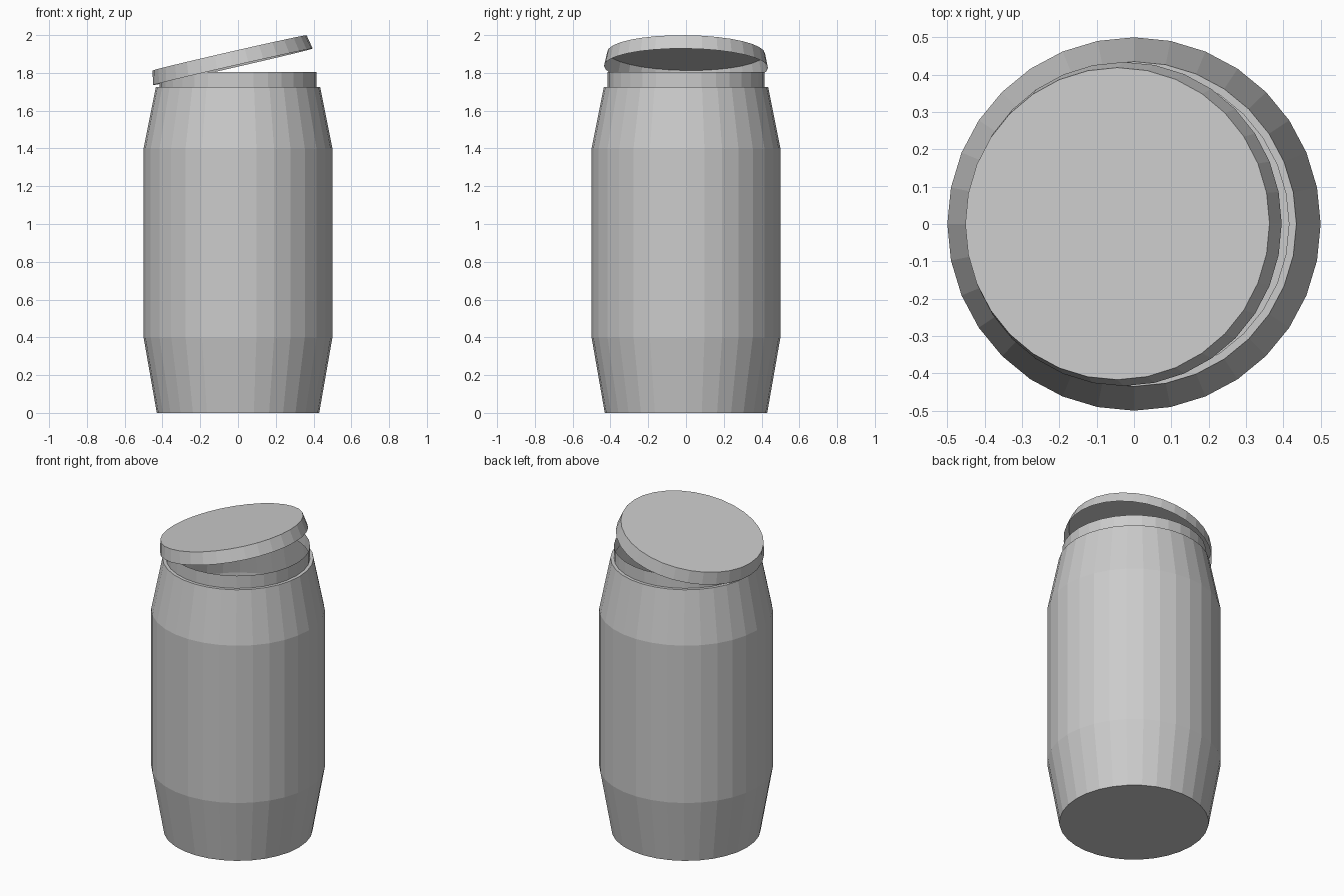
import bpy, bmesh, math
from mathutils import Matrix

if "Cube" in bpy.data.objects:
    bpy.data.objects.remove(bpy.data.objects["Cube"])

SIDES = 32


def lathe(name, profile, matrix=Matrix()):
    """Spin an (r, z) profile around z; radius 0 closes the end with an n-gon."""
    bm = bmesh.new()
    rings = []
    for r, z in profile:
        rings.append([bm.verts.new((r * math.cos(2 * math.pi * i / SIDES),
                                    r * math.sin(2 * math.pi * i / SIDES), z))
                      for i in range(SIDES)])
    for a, b in zip(rings, rings[1:]):
        for i in range(SIDES):
            j = (i + 1) % SIDES
            bm.faces.new((a[i], a[j], b[j], b[i]))
    return bm, rings


def finish(name, bm, matrix=Matrix()):
    mesh = bpy.data.meshes.new(name)
    bm.to_mesh(mesh)
    bm.free()
    obj = bpy.data.objects.new(name, mesh)
    obj.matrix_world = matrix
    bpy.context.collection.objects.link(obj)
    return obj


# Jar body: tapered base, straight wall, shoulder, ledge and open neck
bm, rings = lathe("jar_body", [(0.43, 0), (0.5, 0.4), (0.5, 1.4), (0.435, 1.725),
                               (0.415, 1.725), (0.415, 1.805)])
bm.faces.new(rings[0][::-1])
finish("jar_body", bm)

# Lid: shallow open-bottomed cap, tilted and resting on the left of the neck
bm, rings = lathe("lid", [(0.434, 0), (0.418, 0.076)])
bm.faces.new(rings[-1])
tilt = (Matrix.Translation((-0.0275, 0, 1.832))
        @ Matrix.Rotation(math.radians(-0.7), 4, 'X')
        @ Matrix.Rotation(math.radians(-12.9), 4, 'Y'))
finish("lid", bm, tilt)
